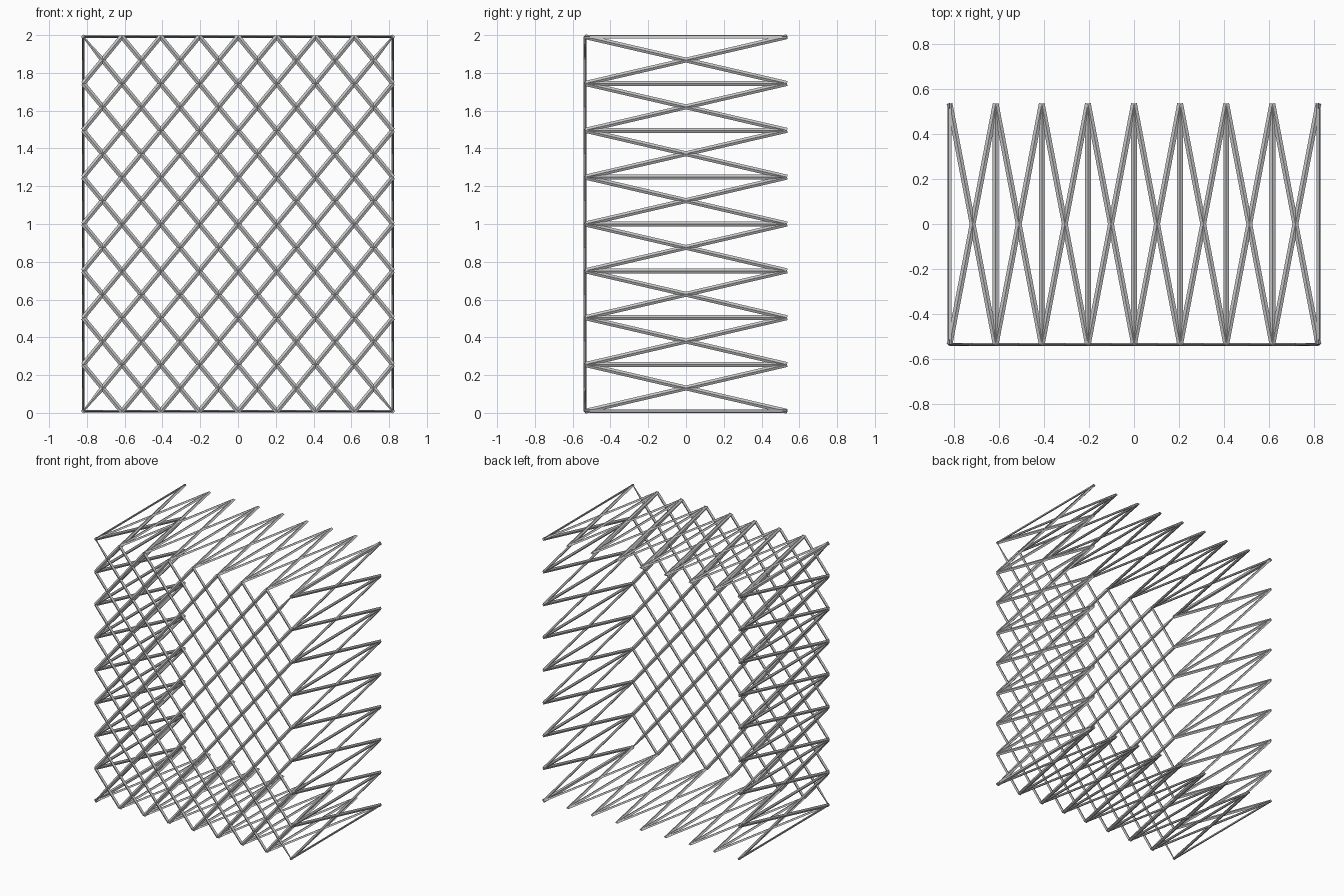
import bpy
import bmesh
from mathutils import Vector

cube = bpy.data.objects.get("Cube")
if cube:
    bpy.data.objects.remove(cube, do_unlink=True)

# Overall frame: node planes and cell counts
HX, HY, LOW, HIGH, N = 0.82, 0.535, 0.008, 1.992, 8
WIDTH, THICK = 0.026, 0.014

grey = bpy.data.materials.new("light steel grey")
grey.use_nodes = True
colour = (0.55, 0.55, 0.55, 1)
grey.diffuse_color = colour
grey.node_tree.nodes["Principled BSDF"].inputs["Base Color"].default_value = colour


def node(i, k, y):
    """Grid node at column i, level k and depth y."""
    return Vector((-HX + 2 * HX * i / N, y, LOW + (HIGH - LOW) * k / N))


def bar(bm, a, b, normal, start=1.0, end=1.0):
    """Flattened diamond bar from a to b, with optional tapered ends."""
    along = (b - a).normalized()
    side = along.cross(Vector(normal)).normalized()
    out = side.cross(along)
    rings = []
    for p, s in ((a, start), (b, end)):
        offsets = (side * WIDTH, out * THICK, -side * WIDTH, -out * THICK)
        rings.append([bm.verts.new(p + o * s / 2) for o in offsets])
    faces = []
    for j in range(4):
        n = (j + 1) % 4
        faces.append(bm.faces.new((rings[0][j], rings[0][n], rings[1][n], rings[1][j])))
    faces.append(bm.faces.new(rings[0][::-1]))
    faces.append(bm.faces.new(rings[1]))
    bmesh.ops.recalc_face_normals(bm, faces=faces)


def finish(bm, name):
    mesh = bpy.data.meshes.new(name)
    bm.to_mesh(mesh)
    bm.free()
    mesh.materials.append(grey)
    bpy.context.collection.objects.link(bpy.data.objects.new(name, mesh))


# Front lattice: long diagonals both ways, tapered into the four corners
bm = bmesh.new()
FRONT = (0, -1, 0)
for flip in (False, True):
    for d in range(1 - N, N):
        i0, k0 = max(0, d), max(0, -d)
        length = N - abs(d)

        def at(t):
            i = i0 + t
            return node(N - i if flip else i, k0 + t, -HY)

        if d == 0:
            bar(bm, at(0), at(0.5), FRONT, 0.3, 1)
            bar(bm, at(0.5), at(N - 0.5), FRONT)
            bar(bm, at(N - 0.5), at(N), FRONT, 1, 0.3)
        else:
            bar(bm, at(0), at(length), FRONT)
finish(bm, "front_lattice")

# Four open side walls: straight depth bars with crossed diagonals
walls = {
    "left_wall": (lambda t, y: node(N, t, y), (1, 0, 0)),
    "right_wall": (lambda t, y: node(0, t, y), (-1, 0, 0)),
    "top_wall": (lambda t, y: node(t, N, y), (0, 0, 1)),
    "bottom_wall": (lambda t, y: node(t, 0, y), (0, 0, -1)),
}
for name, (point, normal) in walls.items():
    bm = bmesh.new()
    for t in range(1, N):
        bar(bm, point(t, -HY), point(t, HY), normal)
    for t in range(N):
        bar(bm, point(t, -HY), point(t + 1, HY), normal)
        bar(bm, point(t + 1, -HY), point(t, HY), normal)
    finish(bm, name)

# Corner bars, turned to face diagonally outward
bm = bmesh.new()
for i in (0, N):
    for k in (0, N):
        normal = (1 if i else -1, 0, 1 if k else -1)
        bar(bm, node(i, k, -HY), node(i, k, HY), normal)
finish(bm, "corner_bars")
